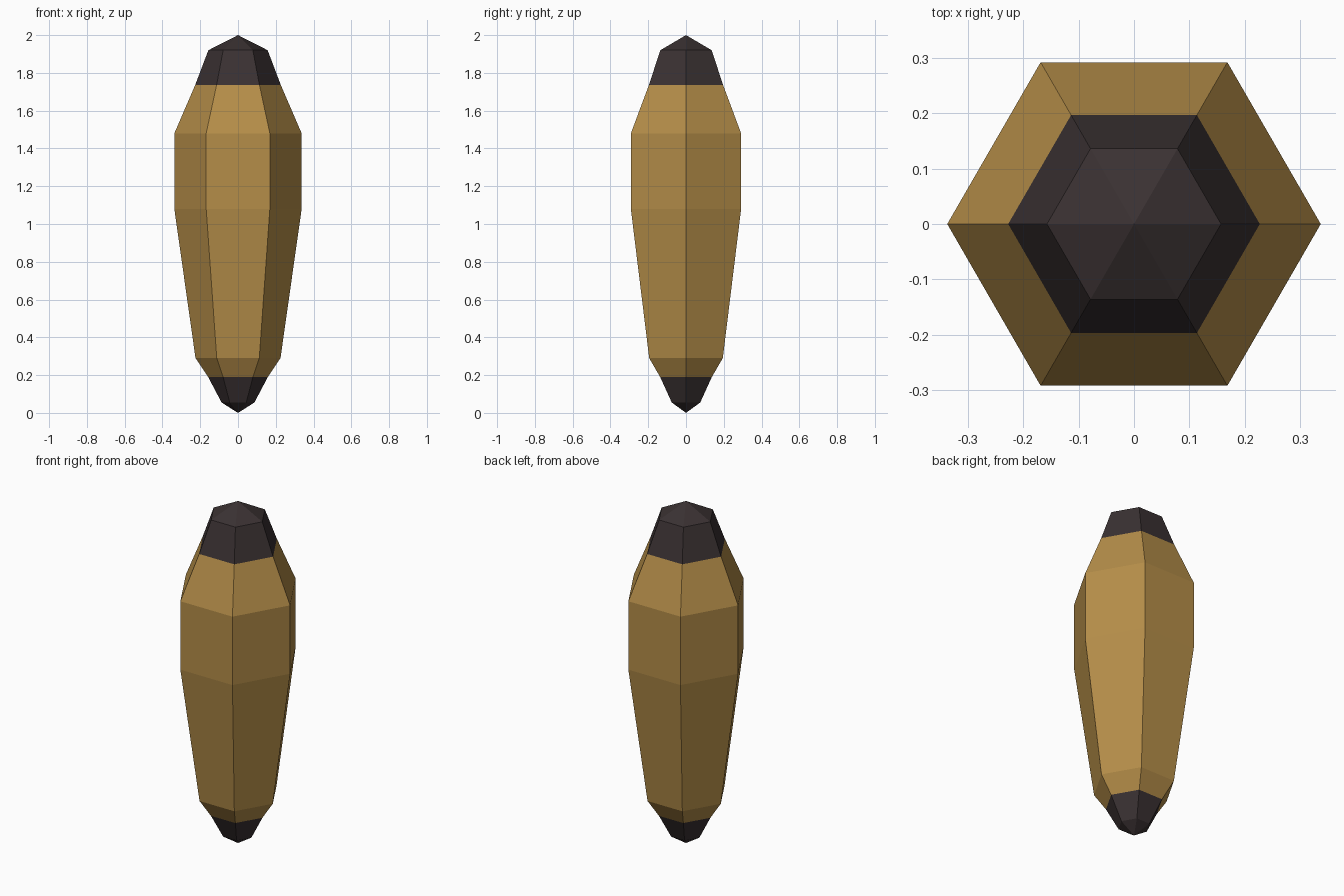
import bpy, bmesh, math

if "Cube" in bpy.data.objects:
    bpy.data.objects.remove(bpy.data.objects["Cube"])

SIDES = 6
# (height, corner radius) rings from bottom to top
PROFILE = [(0.055, 0.087), (0.19, 0.158), (0.29, 0.225), (1.08, 0.337),
           (1.48, 0.337), (1.735, 0.227), (1.92, 0.157)]
TIP_LOW, TIP_HIGH = 0.0, 2.0
DARK_BELOW, DARK_ABOVE = 0.19, 1.735


def material(name, rgb):
    mat = bpy.data.materials.new(name)
    mat.diffuse_color = (*rgb, 1.0)
    mat.use_nodes = True
    mat.node_tree.nodes["Principled BSDF"].inputs["Base Color"].default_value = mat.diffuse_color
    return mat


tan = material("golden_tan", (0.46, 0.268, 0.066))
dark = material("dark_brown", (0.042, 0.031, 0.032))

bm = bmesh.new()

# Hexagonal rings, corners on the x axis
rings = []
for z, r in PROFILE:
    rings.append([bm.verts.new((r * math.cos(math.tau * i / SIDES),
                                r * math.sin(math.tau * i / SIDES), z))
                  for i in range(SIDES)])
bottom = bm.verts.new((0, 0, TIP_LOW))
top = bm.verts.new((0, 0, TIP_HIGH))

# Side bands and pointed ends
for i in range(SIDES):
    j = (i + 1) % SIDES
    for lower, upper in zip(rings, rings[1:]):
        bm.faces.new((lower[i], lower[j], upper[j], upper[i]))
    bm.faces.new((bottom, rings[0][j], rings[0][i]))
    bm.faces.new((rings[-1][i], rings[-1][j], top))

# Dark ends chosen by height
for f in bm.faces:
    z = f.calc_center_median().z
    f.material_index = int(z < DARK_BELOW or z > DARK_ABOVE)
    f.smooth = False

bmesh.ops.recalc_face_normals(bm, faces=bm.faces)
mesh = bpy.data.meshes.new("banana_shaped_pod")
bm.to_mesh(mesh)
bm.free()
mesh.materials.append(tan)
mesh.materials.append(dark)
pod = bpy.data.objects.new("tapered_pod", mesh)
bpy.context.collection.objects.link(pod)
